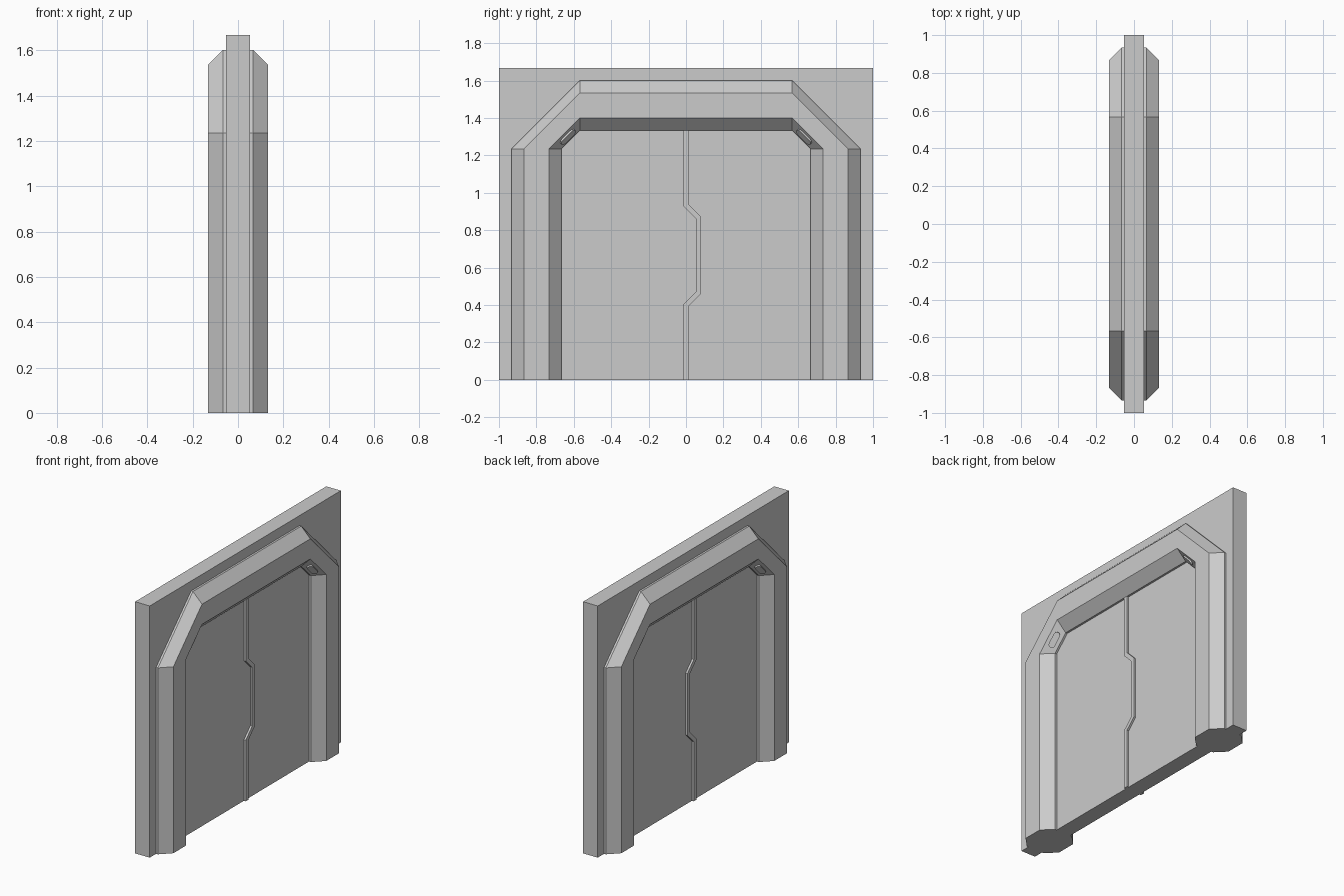
import bpy, bmesh, math
from mathutils import Vector, Matrix

if "Cube" in bpy.data.objects:
    bpy.data.objects.remove(bpy.data.objects["Cube"])


def make_object(name, rings):
    """Closed solid lofted through a list of vertex rings, with end caps."""
    bm = bmesh.new()
    loops = [[bm.verts.new(p) for p in ring] for ring in rings]
    n = len(loops[0])
    for a, b in zip(loops, loops[1:]):
        for i in range(n):
            j = (i + 1) % n
            bm.faces.new((a[i], a[j], b[j], b[i]))
    bm.faces.new(loops[0])
    bm.faces.new(loops[-1])
    bmesh.ops.recalc_face_normals(bm, faces=bm.faces)
    mesh = bpy.data.meshes.new(name)
    bm.to_mesh(mesh)
    bm.free()
    obj = bpy.data.objects.new(name, mesh)
    bpy.context.collection.objects.link(obj)
    return obj


# Wall slab with the door leaves flush in it
T, H = 0.0533, 1.667
make_object("wall_and_doors", [
    [(-T, y, 0), (T, y, 0), (T, y, H), (-T, y, H)] for y in (-1, 1)])

# Octagonal door frame swept along the chamfered arch
A, B, MID = 0.0667, 0.1333, 0.8
SPRING, CORNER = 1.235, 0.567
octagon = [(A, B), (B, A), (B, -A), (A, -B), (-A, -B), (-B, -A), (-B, A), (-A, B)]
section = [(x, MID + o) for x, o in octagon]
half = [lambda d: (d, 0),
        lambda d: (d, SPRING),
        lambda d: (CORNER, SPRING + d - CORNER)]
rings = [[(x, s * f(d)[0], f(d)[1]) for x, d in section]
         for s, fs in ((-1, half), (1, half[::-1])) for f in fs]
make_object("door_frame", rings)

# Raised seam strip between the two door leaves
W = 0.0133
M = W * math.tan(math.pi / 8)
path = [(0, 0, 0), (0, 0.4, -M), (0.0667, 0.4667, -M),
        (0.0667, 0.8667, M), (0, 0.9333, M), (0, 1.35, 0)]
make_object("door_seam", [
    [(x, y + w * W, z + w * m) for x, w in ((-A, -1), (A, -1), (A, 1), (-A, 1))]
    for y, z, m in path])

# Pill-shaped lamps on the inner bevels of the frame corners
LENGTH, RADIUS, RAISE = 0.105, 0.02, 0.01
pill = []
for end in (1, -1):
    for i in range(7):
        a = math.pi * (i / 6 - 0.5) + (0 if end > 0 else math.pi)
        pill.append((end * (LENGTH / 2 - RADIUS) + RADIUS * math.cos(a),
                     RADIUS * math.sin(a)))
for sx in (-1, 1):
    for sy in (-1, 1):
        along = Vector((0, sy, -1)).normalized()
        across = Vector((sx * A, sy * A / 2, A / 2)).normalized()
        out = Vector((sx * A / 2, -sy * A / 2, -A / 2)).normalized()
        centre = Vector((sx * 0.1, sy * 0.6335, 1.3015))
        make_object("corner_lamp", [
            [centre + along * u + across * v + out * h for u, v in pill]
            for h in (-0.01, RAISE)])
